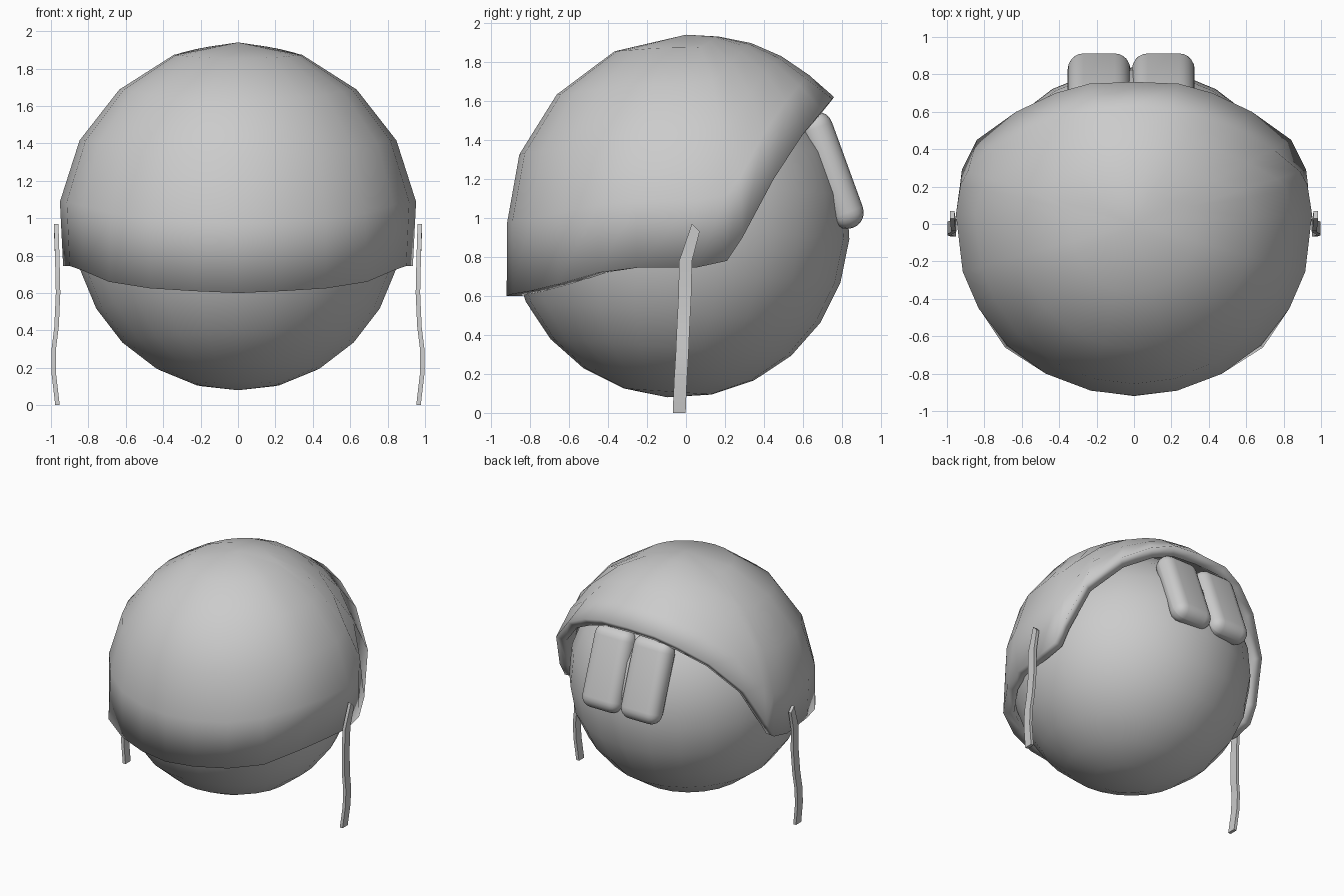
import bpy, bmesh
from math import sin, cos, radians, atan2, hypot
from mathutils import Vector, Matrix

if "Cube" in bpy.data.objects:
    bpy.data.objects.remove(bpy.data.objects["Cube"])


def make(name, bm, angle=40):
    bmesh.ops.recalc_face_normals(bm, faces=bm.faces[:])
    me = bpy.data.meshes.new(name)
    bm.to_mesh(me)
    bm.free()
    ob = bpy.data.objects.new(name, me)
    bpy.context.collection.objects.link(ob)
    bpy.ops.object.select_all(action='DESELECT')
    ob.select_set(True)
    bpy.context.view_layer.objects.active = ob
    bpy.ops.object.shade_smooth_by_angle(angle=radians(angle))
    return ob


# Head: slightly tilted ball
bm = bmesh.new()
bmesh.ops.create_uvsphere(
    bm, u_segments=24, v_segments=12, radius=0.875,
    matrix=Matrix.Translation((0, -0.035, 0.953)) @ Matrix.Rotation(radians(-4), 4, 'X'))
make("head", bm)

# Helmet: meridians running from the crown to a shaped rim, given thickness
half_rim = [(0, .76, 1.62), (.24, .75, 1.61), (.42, .70, 1.55), (.63, .60, 1.43),
            (.84, .45, 1.20), (.92, .29, .90), (.93, .21, .78), (.935, .05, .745),
            (.90, -.25, .745), (.83, -.45, .72), (.69, -.66, .66), (.47, -.80, .625),
            (.23, -.89, .61), (0, -.92, .60)]
rim = half_rim + [(-x, y, z) for x, y, z in half_rim[-2:0:-1]]
centre = Vector((0, 0, .96))
front_r = [.98, .967, .945, .93, .918]
side_r = [.98, .976, .966, .963, .962]
back_r = [.98, .985, .995, .998, .998]
ROWS = 5
bm = bmesh.new()
crown = bm.verts.new((0, 0, 1.94))
columns = []
for p in rim:
    d = Vector(p) - centre
    polar, az = atan2(hypot(d.x, d.y), d.z), atan2(d.x, d.y)
    w = cos(az) ** 2
    col = []
    for i in range(1, ROWS):
        end = back_r[i] if cos(az) > 0 else front_r[i]
        r = w * end + (1 - w) * side_r[i]
        t = polar * i / ROWS
        col.append(bm.verts.new(centre + r * Vector((sin(t) * sin(az), sin(t) * cos(az), cos(t)))))
    col.append(bm.verts.new(p))
    columns.append(col)
for k, a in enumerate(columns):
    b = columns[(k + 1) % len(columns)]
    bm.faces.new((crown, a[0], b[0]))
    for i in range(ROWS - 1):
        bm.faces.new((a[i], a[i + 1], b[i + 1], b[i]))
helmet = make("helmet", bm, 45)
# make sure the shell faces outward before thickening inward
if sum(f.normal.dot(f.center - centre) for f in helmet.data.polygons) < 0:
    helmet.data.flip_normals()
shell = helmet.modifiers.new("thickness", 'SOLIDIFY')
shell.thickness = 0.08
shell.offset = -1

# Two rounded pads under the raised rim
for name, x in (("left_pad", -.187), ("right_pad", .157)):
    bm = bmesh.new()
    bmesh.ops.create_cube(bm, size=1)
    bmesh.ops.scale(bm, vec=(.335, .17, .63), verts=bm.verts[:])
    bmesh.ops.bevel(bm, geom=bm.edges[:], offset=.084, segments=5, profile=.5, affect='EDGES')
    bmesh.ops.transform(
        bm, verts=bm.verts[:],
        matrix=Matrix.Translation((x, .748, 1.245)) @ Matrix.Rotation(radians(20), 4, 'X'))
    make(name, bm, 60)

# Hanging straps: flat ribbon with a gentle wave
path = [(.972, .05, .95), (.966, -.002, .78), (.962, -.006, .6), (.97, -.015, .42),
        (.985, -.02, .3), (.985, -.028, .17), (.965, -.035, 0)]
for name, s in (("right_strap", 1), ("left_strap", -1)):
    bm = bmesh.new()
    rings = []
    for i, (x, y, z) in enumerate(path):
        w, tilt = (.02, .02) if i == 0 else (.033, 0)
        rings.append([bm.verts.new((s * (x + dx), y + dy, z - tilt * (1 if dy > 0 else -1)))
                      for dx, dy in ((-.012, -w), (.012, -w), (.012, w), (-.012, w))])
    for a, b in zip(rings, rings[1:]):
        for i in range(4):
            j = (i + 1) % 4
            bm.faces.new((a[i], a[j], b[j], b[i]))
    bm.faces.new(rings[0])
    bm.faces.new(rings[-1])
    make(name, bm, 30)
